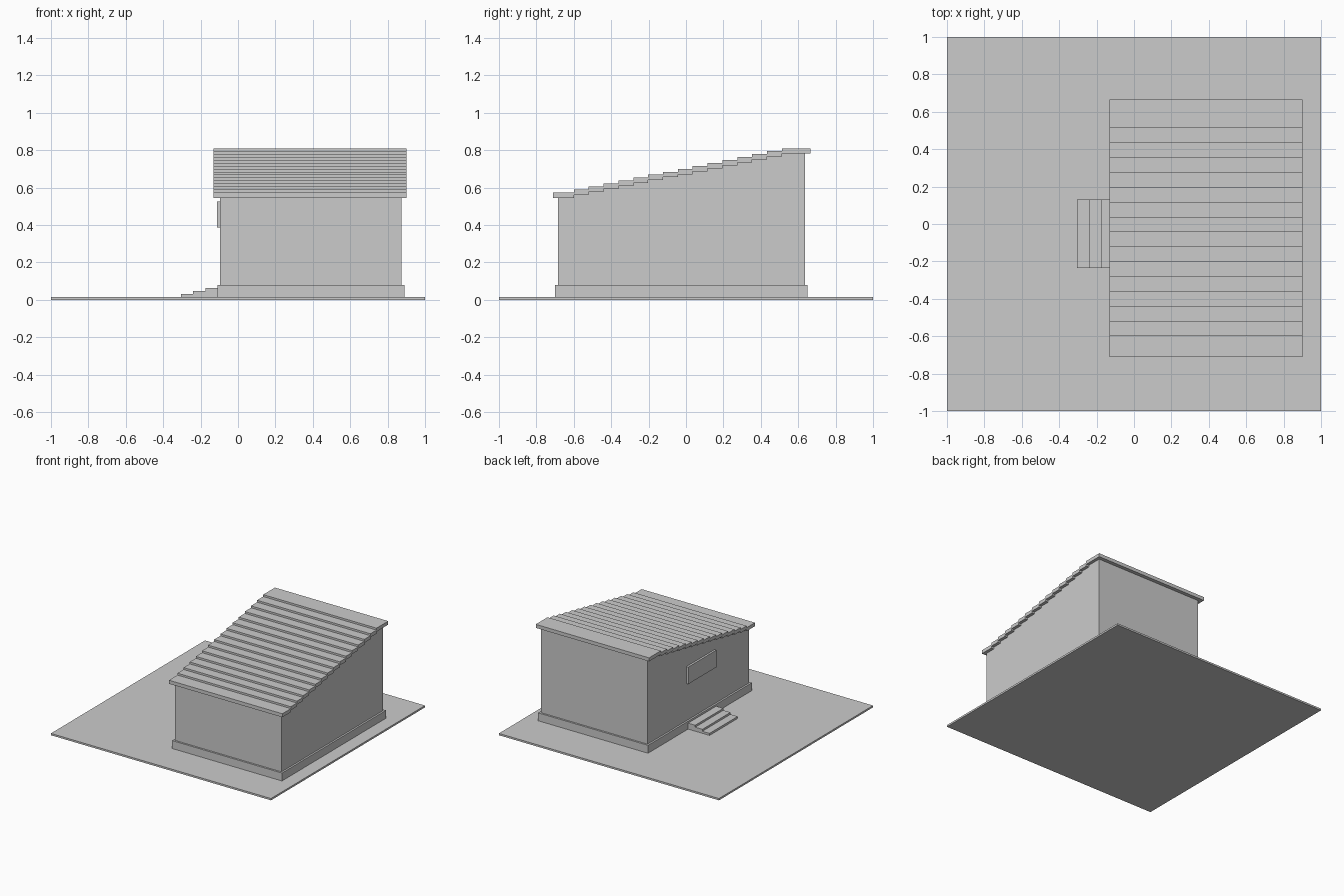
import bpy

if "Cube" in bpy.data.objects:
    bpy.data.objects.remove(bpy.data.objects["Cube"])


def extrude_x(name, profile, x0, x1):
    """Solid made by sweeping a (y, z) profile from x0 to x1."""
    n = len(profile)
    verts = [(x, y, z) for x in (x0, x1) for y, z in profile]
    faces = [tuple(reversed(range(n))), tuple(range(n, 2 * n))]
    faces += [(i, (i + 1) % n, n + (i + 1) % n, n + i) for i in range(n)]
    mesh = bpy.data.meshes.new(name)
    mesh.from_pydata(verts, [], faces)
    mesh.update()
    obj = bpy.data.objects.new(name, mesh)
    bpy.context.collection.objects.link(obj)
    return obj


def box(name, x0, x1, y0, y1, z0, z1):
    return extrude_x(name, [(y0, z0), (y1, z0), (y1, z1), (y0, z1)], x0, x1)


# Ground slab and plinth
box("ground_slab", -1, 1, -1, 1, 0, 0.015)
box("plinth", -0.11, 0.89, -0.70, 0.65, 0.015, 0.08)

# Walls, with the sloped top hidden inside the roof
extrude_x("walls", [(-0.685, 0.08), (0.635, 0.08), (0.635, 0.795),
                    (0.51, 0.788), (-0.605, 0.558), (-0.685, 0.552)], -0.095, 0.875)

# Stepped roof: one profile, lower edge forward and upper edge back
STEPS, THICK = 16, 0.029
edges = [-0.71] + [-0.60 + 0.0795 * i for i in range(STEPS - 1)] + [0.665]
under, over = [], []
for i in range(STEPS):
    z = 0.545 + 0.01573 * i
    for y in (edges[i], edges[i + 1]):
        under.append((y, z))
        over.append((y, z + THICK))
extrude_x("stepped_roof", under + over[::-1], -0.13, 0.90)

# Entrance stairs rising towards the wall
for i in range(3):
    box(f"stair_{i + 1}", -0.305 + 0.065 * i, -0.24 + 0.065 * i, -0.235, 0.13,
        0.015, 0.032 + 0.016 * i)

# Raised window panel above the stairs
box("window_panel", -0.112, -0.095, -0.235, 0.13, 0.385, 0.525)
